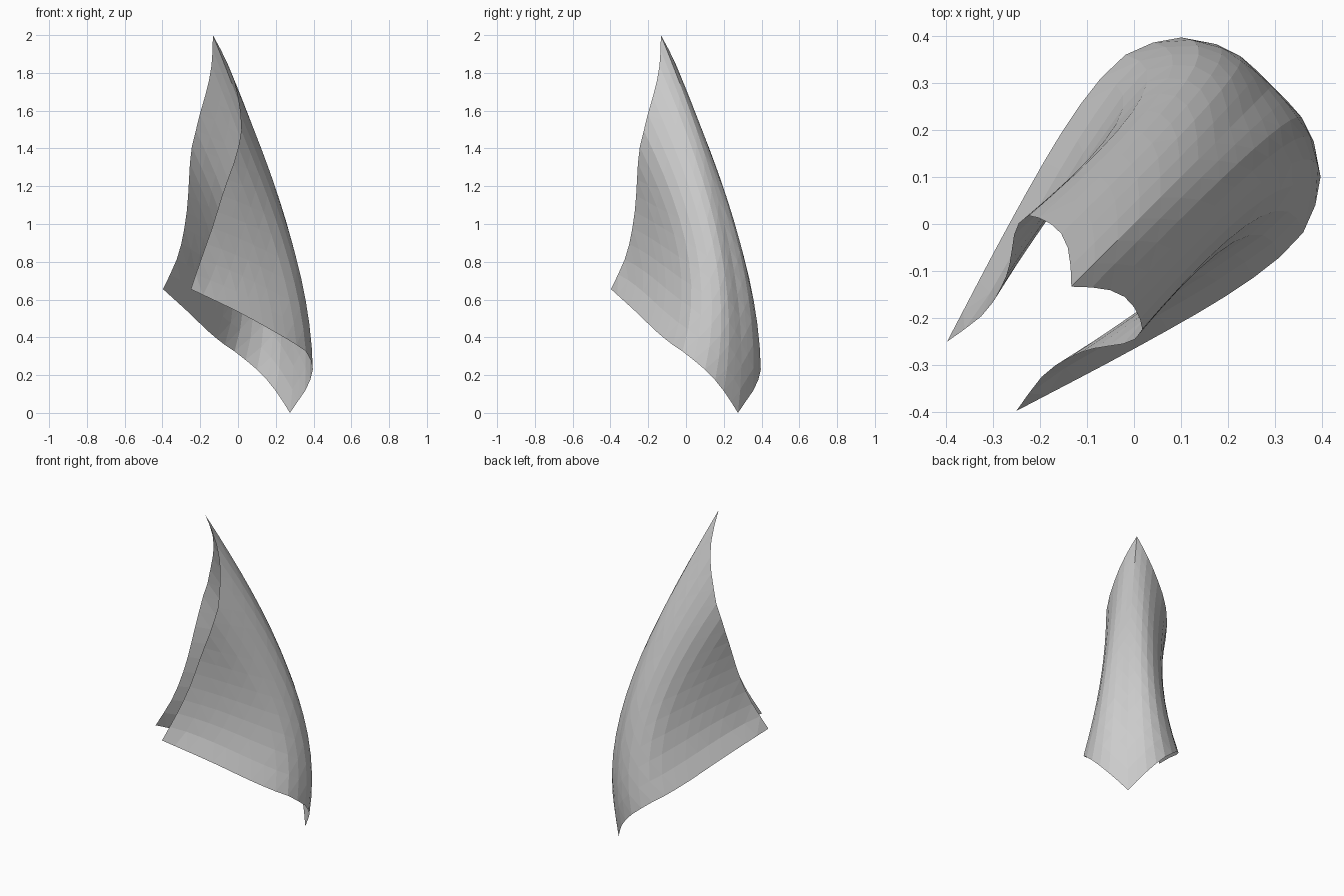
import bpy, bmesh
from mathutils import Vector

if "Cube" in bpy.data.objects:
    bpy.data.objects.remove(bpy.data.objects["Cube"])

N = 16  # grid cells along each edge of the square sheet

# right-hand upper edge: top corner -> side corner
UPPER = [(-.133, -.133, 2), (-.06, -.138, 1.86), (-.013, -.16, 1.73), (.012, -.2, 1.59),
         (.018, -.222, 1.5), (0, -.246, 1.4), (-.03, -.256, 1.3), (-.068, -.261, 1.2),
         (-.1, -.268, 1.1), (-.13, -.28, 1.0), (-.19, -.318, .83), (-.25, -.397, .655)]
# right-hand lower edge: bottom corner -> side corner
LOWER = [(.275, .275, 0), (.316, .238, .06), (.357, .197, .12), (.383, .153, .175), (.396, .1, .23),
         (.385, .04, .28), (.365, -.01, .32), (.31, -.07, .36), (.2, -.15, .425),
         (0, -.265, .535), (-.25, -.397, .655)]


def along(points, s):
    """Point at fraction s of the length of a smooth curve through the points."""
    p = [Vector(q) for q in points]
    d = [0]
    for a, b in zip(p, p[1:]):
        d.append(d[-1] + (b - a).length)
    x = s * d[-1]
    k = max(i for i in range(len(p) - 1) if d[i] <= x + 1e-9)
    h = d[k + 1] - d[k]
    f = (x - d[k]) / h
    p1, p2 = p[k], p[k + 1]
    m1 = (p2 - p[k - 1]) * h / (d[k + 1] - d[k - 1]) if k else p2 - p1
    m2 = (p[k + 2] - p1) * h / (d[k + 2] - d[k]) if k + 2 < len(p) else p2 - p1
    return ((2 * f**3 - 3 * f**2 + 1) * p1 + (f**3 - 2 * f**2 + f) * m1
            + (3 * f**2 - 2 * f**3) * p2 + (f**3 - f**2) * m2)


def sheet_point(i, j):
    """Sheet rolled around its long diagonal, with a bowed spine and a waist."""
    s = (i - j) / N
    w = 1 - abs(s)
    t = min(i, j) / N / w if w > 1e-6 else 0
    p = along(UPPER, abs(s)).lerp(along(LOWER, abs(s)), t)
    arch = 4 * t * (1 - t)
    bow = .188 * w * arch * (.75 + .5 * t) / 2**.5
    pinch = (p.x - p.y) / 2 * .22 * arch * min(1, 2 * w)
    p += Vector((bow - pinch, bow + pinch, 0))
    return p if s >= 0 else Vector((p.y, p.x, p.z))


# curled sheet
bm = bmesh.new()
v = [[bm.verts.new(sheet_point(i, j)) for j in range(N + 1)] for i in range(N + 1)]
for i in range(N):
    for j in range(N):
        bm.faces.new((v[i][j], v[i + 1][j], v[i + 1][j + 1]))
        bm.faces.new((v[i][j], v[i + 1][j + 1], v[i][j + 1]))
bmesh.ops.recalc_face_normals(bm, faces=bm.faces)
if sum(f.normal.x + f.normal.y for f in bm.faces) < 0:
    bmesh.ops.reverse_faces(bm, faces=bm.faces)
mesh = bpy.data.meshes.new("curled_sheet")
bm.to_mesh(mesh)
bm.free()
bpy.context.collection.objects.link(bpy.data.objects.new("curled_sheet", mesh))
